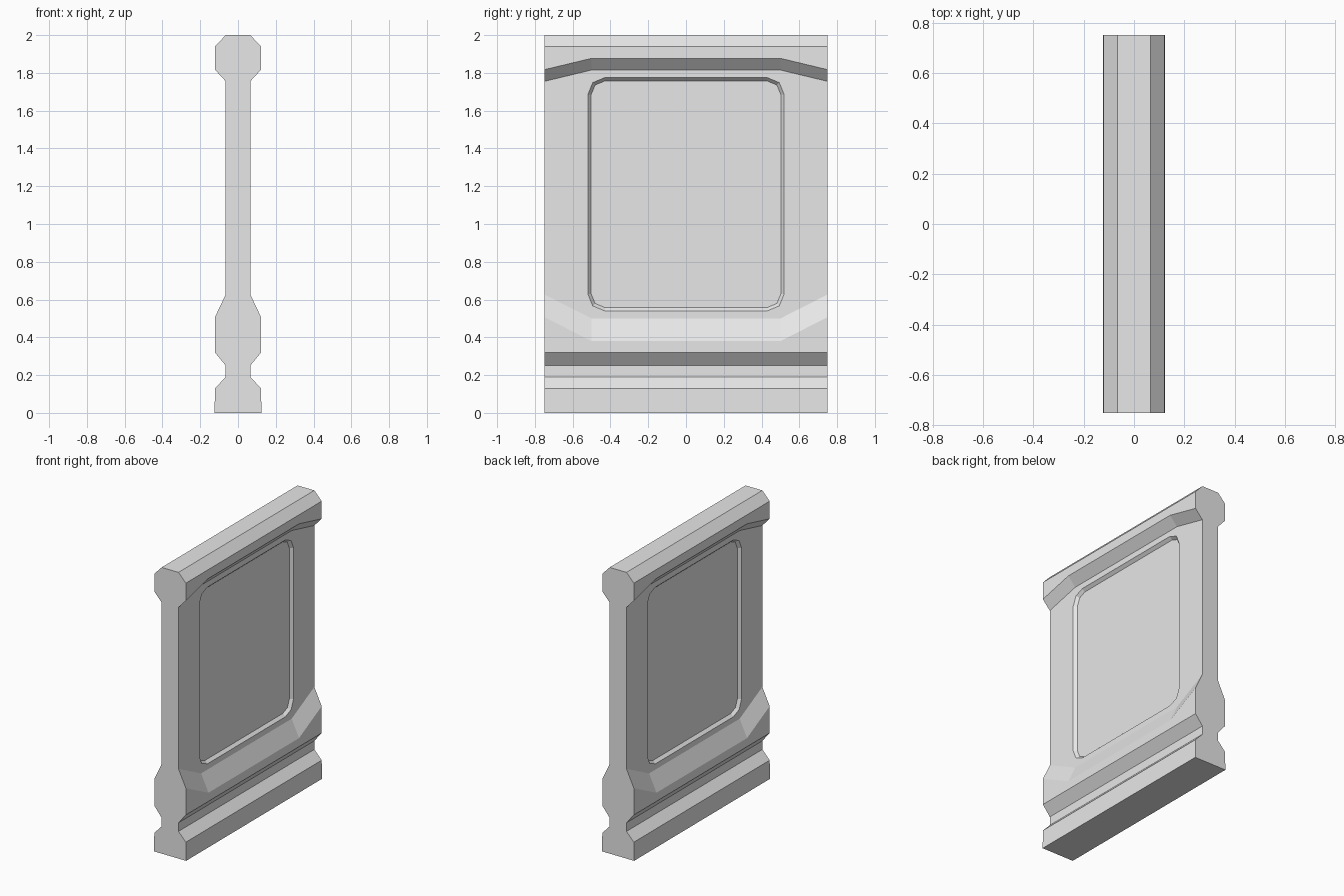
import bpy
import bmesh
from math import cos, sin, pi

cube = bpy.data.objects.get("Cube")
if cube:
    bpy.data.objects.remove(cube, do_unlink=True)

# One plain grey for the whole panel
grey = bpy.data.materials.new("light_grey")
grey.use_nodes = True
colour = (0.8, 0.8, 0.8, 1)
grey.diffuse_color = colour
grey.node_tree.nodes["Principled BSDF"].inputs["Base Color"].default_value = colour

WIDE, WALL = 0.122, 0.065      # half thickness of mouldings and of the wall
END, BEND = 0.75, 0.5          # half length and where the mouldings bend
DEPTH = 0.02                   # depth of the recess


def loft(name, rings):
    """Join closed rings of points into a capped solid."""
    bm = bmesh.new()
    rows = [[bm.verts.new(p) for p in ring] for ring in rings]
    for a, b in zip(rows, rows[1:]):
        for i in range(len(a)):
            j = (i + 1) % len(a)
            bm.faces.new((a[i], a[j], b[j], b[i]))
    bm.faces.new(rows[0])
    bm.faces.new(rows[-1])
    bmesh.ops.recalc_face_normals(bm, faces=bm.faces)
    mesh = bpy.data.meshes.new(name)
    bm.to_mesh(mesh)
    bm.free()
    mesh.materials.append(grey)
    obj = bpy.data.objects.new(name, mesh)
    bpy.context.collection.objects.link(obj)
    return obj


def section(y, rail_top, cap_base):
    """Mirrored cross-section; the two mouldings vary in height along y."""
    half = [(WIDE + 0.002, 0), (WIDE, 0.13), (WALL, 0.19), (WALL, 0.25),
            (WIDE, 0.32), (WIDE, rail_top), (WALL, rail_top + 0.12),
            (WALL, cap_base), (WIDE, cap_base + 0.062),
            (WIDE, 1.94), (WALL, 2)]
    outline = half + [(-x, z) for x, z in reversed(half)]
    return [(x, y, z) for x, z in outline]


def rounded_frame(x, radius):
    """Rounded rectangle with two segments at each corner."""
    points = []
    corners = [(0.43, 1.685), (-0.43, 1.685), (-0.43, 0.63), (0.43, 0.63)]
    for k, (cy, cz) in enumerate(corners):
        for step in range(3):
            a = k * pi / 2 + step * pi / 4
            points.append((x, cy + radius * cos(a), cz + radius * sin(a)))
    return points


# Wall panel with base, rail and cap mouldings
panel = loft("wall_panel", [section(-END, 0.507, 1.755),
                            section(-BEND, 0.38, 1.815),
                            section(BEND, 0.38, 1.815),
                            section(END, 0.507, 1.755)])

# Bevelled recess on both faces
for side in (-1, 1):
    cutter = loft("recess_cutter",
                  [rounded_frame(side * (WALL - DEPTH), 0.072),
                   rounded_frame(side * (WALL + DEPTH), 0.108)])
    cutter.hide_render = True
    cut = panel.modifiers.new("recess", "BOOLEAN")
    cut.operation = "DIFFERENCE"
    cut.solver = "EXACT"
    cut.object = cutter
    bpy.context.view_layer.objects.active = panel
    bpy.ops.object.modifier_apply(modifier=cut.name)
    bpy.data.objects.remove(cutter, do_unlink=True)
